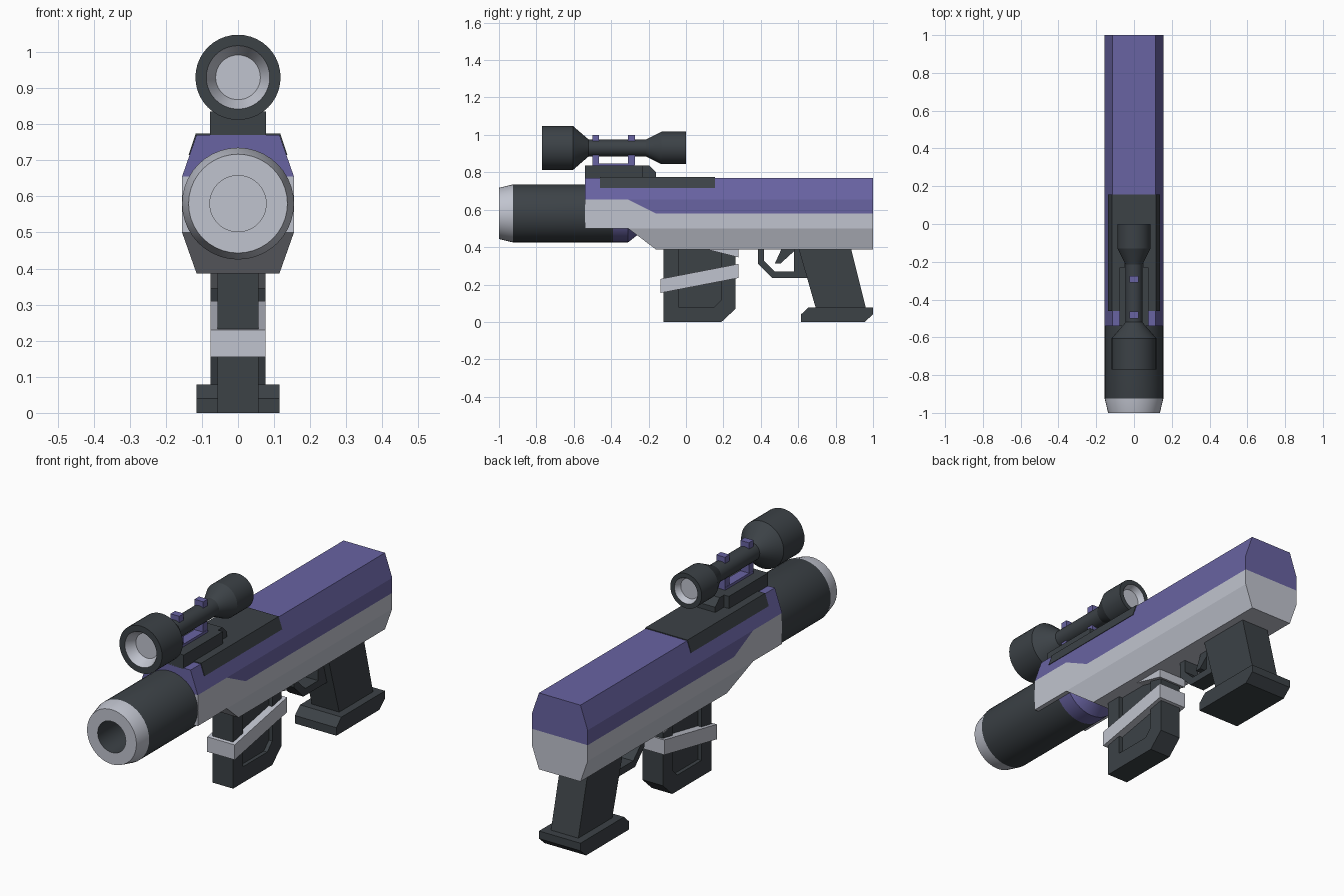
import bpy, bmesh, math

if "Cube" in bpy.data.objects:
    bpy.data.objects.remove(bpy.data.objects["Cube"], do_unlink=True)


def material(name, rgb):
    m = bpy.data.materials.new(name)
    m.use_nodes = True
    m.diffuse_color = (*rgb, 1)
    m.node_tree.nodes["Principled BSDF"].inputs["Base Color"].default_value = (*rgb, 1)
    return m


purple = material("purple", (0.14, 0.125, 0.36))
light = material("light_grey", (0.53, 0.55, 0.62))
dark = material("dark_grey", (0.045, 0.054, 0.062))


def finish(name, bm, mats, smooth=False):
    bmesh.ops.remove_doubles(bm, verts=bm.verts[:], dist=0.0005)
    bmesh.ops.recalc_face_normals(bm, faces=bm.faces[:])
    mesh = bpy.data.meshes.new(name)
    bm.to_mesh(mesh)
    bm.free()
    for m in mats:
        mesh.materials.append(m)
    ob = bpy.data.objects.new(name, mesh)
    bpy.context.collection.objects.link(ob)
    if smooth:
        bpy.ops.object.select_all(action='DESELECT')
        ob.select_set(True)
        bpy.context.view_layer.objects.active = ob
        bpy.ops.object.shade_smooth_by_angle(angle=math.radians(25))
    return ob


def loft(name, rings, mat):
    """Closed skin through equal-length rings of points."""
    bm = bmesh.new()
    loops = [[bm.verts.new(p) for p in ring] for ring in rings]
    n = len(loops[0])
    for a, b in zip(loops, loops[1:]):
        for i in range(n):
            j = (i + 1) % n
            bm.faces.new((a[i], a[j], b[j], b[i]))
    bm.faces.new(loops[0])
    bm.faces.new(loops[-1])
    return finish(name, bm, [mat])


def prism(name, side, half, mat):
    """Side outline of (y, z) points extruded across x."""
    return loft(name, [[(x, y, z) for y, z in side] for x in (-half, half)], mat)


def box(name, y0, y1, z0, z1, half, mat):
    return prism(name, [(y0, z0), (y1, z0), (y1, z1), (y0, z1)], half, mat)


def turned(name, profile, z, mats, bands, n=40):
    """Profile of (y, radius) spun about the y axis; bands index mats."""
    bm = bmesh.new()
    rings = []
    for y, r in profile:
        if r == 0:
            rings.append([bm.verts.new((0, y, z))] * n)
        else:
            rings.append([bm.verts.new((r * math.sin(math.tau * i / n), y,
                                        z + r * math.cos(math.tau * i / n)))
                          for i in range(n)])
    for a, b, band in zip(rings, rings[1:], bands):
        for i in range(n):
            j = (i + 1) % n
            quad = list(dict.fromkeys((a[i], a[j], b[j], b[i])))
            bm.faces.new(quad).material_index = band
    return finish(name, bm, mats, True)


# Body shells: bevelled cross-section with a stepped nose
TOP, SHOULDER, HIP, BELLY = 0.77, 0.655, 0.50, 0.387
WIDE, NARROW = 0.155, 0.115
stations = [(-0.54, SHOULDER, HIP), (-0.31, SHOULDER, HIP),
            (-0.16, 0.58, BELLY), (1.0, 0.58, BELLY)]


def mirrored_ring(y, half):
    return [(x, y, z) for x, z in half] + [(-x, y, z) for x, z in reversed(half)]


upper, lower = [], []
for y, seam, bottom in stations:
    foot = WIDE if bottom == HIP else NARROW
    upper.append(mirrored_ring(y, [(NARROW, TOP), (WIDE, SHOULDER), (WIDE, seam)]))
    lower.append(mirrored_ring(y, [(WIDE, seam), (WIDE, HIP), (foot, bottom)]))
loft("upper_body", upper, purple)
loft("lower_body", lower, light)

# Dark cover wrapped over the top bevels
loft("top_cover", [mirrored_ring(y, [(0.117, 0.774), (0.137, 0.715)])
                   for y in (-0.46, 0.155)], dark)

# Barrel with muzzle, bore and rear collar
turned("barrel",
       [(-0.55, 0), (-0.55, 0.078), (-1.0, 0.078), (-1.0, 0.137), (-0.925, 0.155),
        (-0.39, 0.155), (-0.31, 0.155), (-0.24, 0.10), (-0.24, 0)],
       0.58, [light, dark, purple], [0, 1, 0, 0, 1, 2, 2, 2])

# Scope mount
box("mount_base", -0.54, -0.23, 0.765, 0.835, 0.077, dark)
prism("mount_tail", [(-0.24, 0.765), (-0.16, 0.765), (-0.16, 0.80),
                     (-0.195, 0.835), (-0.24, 0.835)], 0.05, dark)
box("mount_strip", -0.50, -0.275, 0.83, 0.848, 0.025, purple)
for label, y in (("front", -0.50), ("rear", -0.31)):
    box(label + "_scope_bracket", y, y + 0.036, 0.84, 1.0, 0.024, purple)

# Scope with recessed lenses at both ends
turned("scope",
       [(-0.72, 0), (-0.72, 0.062), (-0.77, 0.088), (-0.77, 0.118), (-0.605, 0.118),
        (-0.52, 0.045), (-0.215, 0.045), (-0.13, 0.087), (0, 0.087),
        (0, 0.064), (-0.03, 0.05), (-0.03, 0)],
       0.93, [light, dark], [0, 0, 1, 1, 1, 1, 1, 1, 1, 0, 0])

# Magazine: U-shaped frame around a recessed core
prism("magazine_frame",
      [(-0.12, 0.40), (-0.12, 0), (0.19, 0), (0.265, 0.07), (0.265, 0.40),
       (0.19, 0.40), (0.19, 0.12), (0.15, 0.08), (-0.04, 0.08), (-0.04, 0.40)],
      0.057, dark)
box("magazine_core", -0.06, 0.21, 0.06, 0.40, 0.038, dark)
prism("magazine_band", [(-0.135, 0.155), (0.28, 0.235), (0.28, 0.31), (-0.135, 0.23)],
      0.076, light)
prism("magazine_wedge", [(0.10, 0.39), (0.28, 0.345), (0.28, 0.39)], 0.076, light)

# Grip and its flared foot
prism("grip", [(0.60, 0.40), (0.88, 0.40), (0.963, 0.07), (0.695, 0.07)], 0.076, dark)
prism("grip_foot", [(0.615, 0), (0.955, 0), (1.0, 0.04), (1.0, 0.078),
                    (0.655, 0.078), (0.615, 0.04)], 0.115, dark)

# Trigger guard and trigger
prism("trigger_guard",
      [(0.385, 0.40), (0.385, 0.31), (0.46, 0.235), (0.66, 0.235), (0.66, 0.40),
       (0.578, 0.40), (0.578, 0.27), (0.475, 0.27), (0.418, 0.325), (0.418, 0.40)],
      0.04, dark)
prism("trigger", [(0.515, 0.40), (0.475, 0.312), (0.505, 0.312), (0.58, 0.38),
                  (0.58, 0.40)], 0.02, dark)
